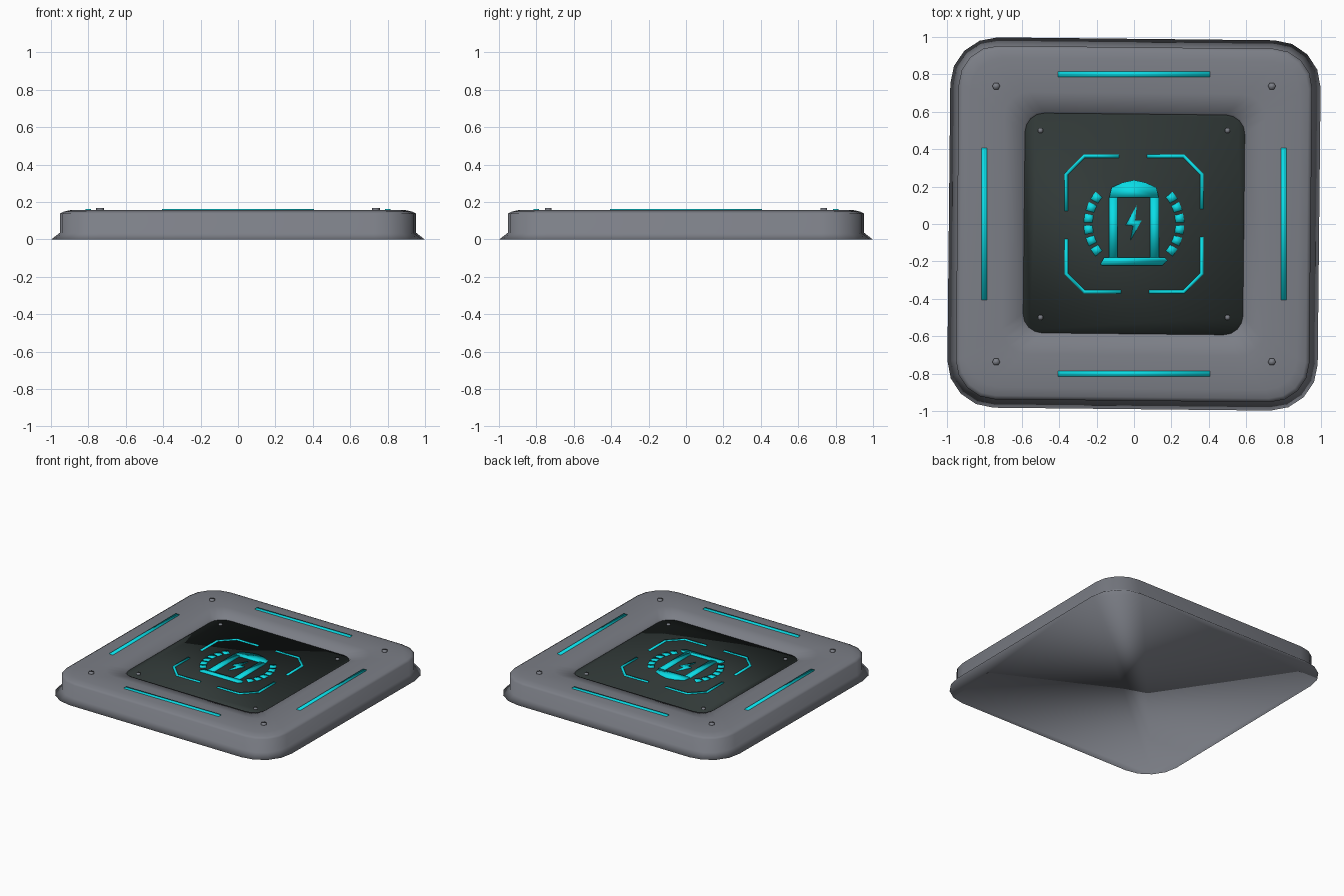
import bpy, bmesh, math
from mathutils import Matrix

if "Cube" in bpy.data.objects:
    bpy.data.objects.remove(bpy.data.objects["Cube"])


def material(name, rgb):
    m = bpy.data.materials.new(name)
    m.diffuse_color = (*rgb, 1)
    m.use_nodes = True
    m.node_tree.nodes["Principled BSDF"].inputs["Base Color"].default_value = m.diffuse_color
    return m


GRAY = material("steel_gray", (0.20, 0.21, 0.24))
DARK = material("dark_panel", (0.03, 0.04, 0.038))
CYAN = material("glow_cyan", (0.003, 0.72, 0.79))


def finish(name, bm, mat):
    """Every part is shaded smooth all over."""
    for f in bm.faces:
        f.smooth = True
    me = bpy.data.meshes.new(name)
    bm.to_mesh(me)
    bm.free()
    me.materials.append(mat)
    ob = bpy.data.objects.new(name, me)
    bpy.context.collection.objects.link(ob)
    return ob


def rounded_square(half, radius, seg):
    pts = []
    for q, (sx, sy) in enumerate([(1, 1), (-1, 1), (-1, -1), (1, -1)]):
        for i in range(seg + 1):
            a = (q + i / seg) * math.pi / 2
            pts.append((sx * (half - radius) + radius * math.cos(a),
                        sy * (half - radius) + radius * math.sin(a)))
    return pts


def loft(name, profile, mat, seg, close_end):
    """Loft rounded squares upward from a closed underside."""
    bm = bmesh.new()
    rings = [[bm.verts.new((x, y, z)) for x, y in rounded_square(h, r, seg)]
             for h, r, z in profile]
    n = len(rings[0])
    bm.faces.new(rings[0][::-1])
    for a, b in zip(rings, rings[1:]):
        for i in range(n):
            j = (i + 1) % n
            bm.faces.new((a[i], a[j], b[j], b[i]))
    if close_end:
        bm.faces.new(rings[-1])
    bmesh.ops.rotate(bm, verts=bm.verts, matrix=Matrix.Rotation(math.radians(-0.6), 3, 'Z'))
    return finish(name, bm, mat)


def add_prism(bm, pts, z0, z1):
    lo = [bm.verts.new((x, y, z0)) for x, y in pts]
    hi = [bm.verts.new((x, y, z1)) for x, y in pts]
    n = len(pts)
    faces = [bm.faces.new(lo[::-1]), bm.faces.new(hi)]
    for i in range(n):
        j = (i + 1) % n
        faces.append(bm.faces.new((lo[i], lo[j], hi[j], hi[i])))
    bmesh.ops.recalc_face_normals(bm, faces=faces)


def prisms(name, shapes, z0, z1, mat):
    bm = bmesh.new()
    for pts in shapes:
        add_prism(bm, pts, z0, z1)
    return finish(name, bm, mat)


def box(x0, x1, y0, y1):
    return [(x0, y0), (x1, y0), (x1, y1), (x0, y1)]


def turned(pts, k):
    for _ in range(k):
        pts = [(-y, x) for x, y in pts]
    return pts


def disc(cx, cy, r, n):
    return [(cx + r * math.cos(2 * math.pi * i / n), cy + r * math.sin(2 * math.pi * i / n))
            for i in range(n)]


# Body: flat underside, flared skirt, wall, rounded top and central opening
loft("base_body", [(0.99, 0.25, 0), (0.945, 0.21, 0.035), (0.945, 0.21, 0.137),
                   (0.925, 0.195, 0.148), (0.88, 0.17, 0.158), (0.70, 0.13, 0.156),
                   (0.595, 0.105, 0.138), (0.583, 0.10, 0.112)], GRAY, 4, False)

# Dark slab in the opening
loft("dark_panel", [(0.59, 0.10, 0.105), (0.59, 0.10, 0.122)], DARK, 5, True)

# Light strips on the four sides
strip = box(-0.405, 0.405, 0.785, 0.815)
prisms("light_strips", [turned(strip, k) for k in range(4)], 0.15, 0.162, CYAN)

# Bolts on the rim and in the panel corners
CORNERS = [(1, 1), (-1, 1), (-1, -1), (1, -1)]
prisms("rim_bolts", [disc(0.737 * x, 0.737 * y, 0.021, 6) for x, y in CORNERS], 0.15, 0.167, GRAY)
prisms("panel_bolts", [disc(0.5 * x, 0.5 * y, 0.015, 8) for x, y in CORNERS], 0.115, 0.131, GRAY)

# Four corner brackets around the symbol
bracket = [(0.07, 0.372), (0.268, 0.372), (0.372, 0.268), (0.372, 0.08),
           (0.354, 0.08), (0.354, 0.262), (0.262, 0.354), (0.07, 0.354)]
prisms("corner_brackets", [turned(bracket, k) for k in range(4)], 0.115, 0.129, CYAN)

# Dashed arcs left and right of the symbol
dashes = []
for side in (0, math.pi):
    for i in range(6):
        mid = side + math.radians((i - 2.5) * 14)
        arc = [mid + math.radians(d) for d in (-5, 0, 5)]
        dashes.append([(0.268 * math.cos(a), 0.268 * math.sin(a)) for a in arc] +
                      [(0.222 * math.cos(a), 0.222 * math.sin(a)) for a in reversed(arc)])
prisms("dashed_arcs", dashes, 0.115, 0.129, CYAN)

# Charger symbol: domed cap, two posts, foot and lightning flash
cap = [(-0.132, 0.143), (0.132, 0.143), (0.12, 0.195), (0.06, 0.222),
       (0, 0.235), (-0.06, 0.222), (-0.12, 0.195)]
foot = [(-0.18, -0.215), (-0.17, -0.222), (0.15, -0.222), (0.18, -0.195),
        (0.165, -0.18), (-0.16, -0.18)]
flash = [(0.015, 0.10), (-0.045, -0.005), (-0.005, -0.01), (-0.02, -0.09),
         (0.042, 0.02), (0.006, 0.02)]
prisms("charger_symbol", [cap, box(-0.134, -0.087, -0.18, 0.143),
                          box(0.086, 0.133, -0.18, 0.143), foot], 0.115, 0.131, CYAN)
prisms("lightning_flash", [flash], 0.115, 0.129, CYAN)
